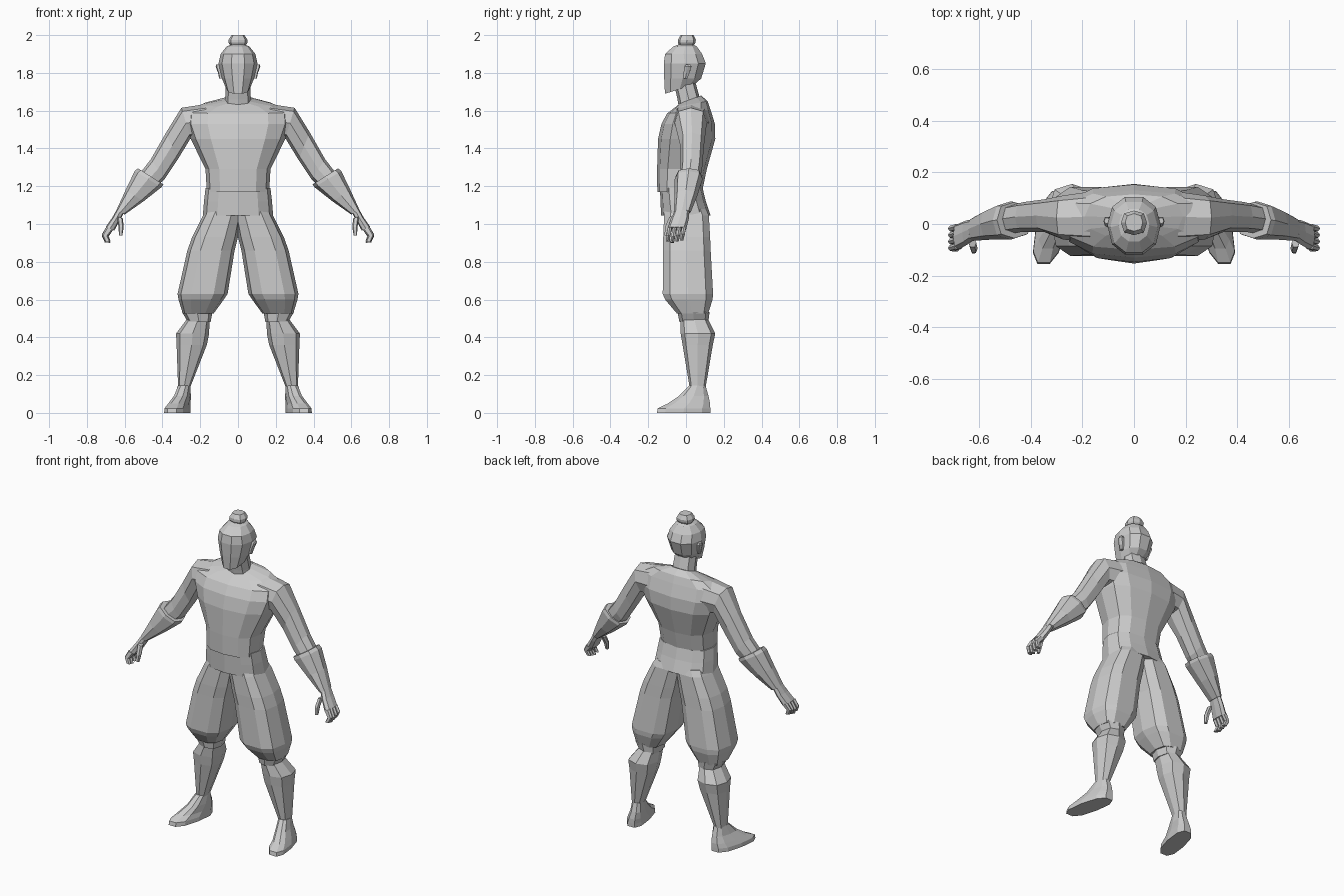
import bpy, bmesh
from math import sin, cos, pi, copysign


def loft(name, rings, n=8, p=2.6, mirror=True):
    """Skin closed rings: (x0, z0, x1, z1, y_front, y_back[, tilt, shear])."""
    bm = bmesh.new()
    loops = []
    for r in rings:
        x0, z0, x1, z1, yf, yb = r[:6]
        tilt, shear = (tuple(r[6:]) + (0, 0))[:2]
        loop = []
        for i in range(n):
            a = 2 * pi * i / n
            c = copysign(abs(cos(a)) ** (2 / p), cos(a)) if abs(cos(a)) > 1e-6 else 0
            s = copysign(abs(sin(a)) ** (2 / p), sin(a)) if abs(sin(a)) > 1e-6 else 0
            loop.append(bm.verts.new(((x0 + x1) / 2 + (x1 - x0) / 2 * c - shear * s,
                                      (yf + yb) / 2 + (yb - yf) / 2 * s,
                                      (z0 + z1) / 2 + (z1 - z0) / 2 * c + tilt * s)))
        loops.append(loop)
    for a, b in zip(loops, loops[1:]):
        for i in range(n):
            j = (i + 1) % n
            bm.faces.new((a[i], a[j], b[j], b[i]))
    bm.faces.new(loops[0])
    bm.faces.new(loops[-1])
    bmesh.ops.recalc_face_normals(bm, faces=bm.faces)
    me = bpy.data.meshes.new(name)
    bm.to_mesh(me)
    bm.free()
    ob = bpy.data.objects.new(name, me)
    bpy.context.collection.objects.link(ob)
    if mirror:
        m = ob.modifiers.new("Mirror", 'MIRROR')
        m.use_axis = (True, False, False)
        m.use_mirror_merge = False
    return ob


def column(name, rows, **kw):
    """Centred loft from (half_width, z, y_front, y_back[, tilt])."""
    return loft(name, [(-r[0], r[1], r[0], r[1], *r[2:]) for r in rows],
                mirror=False, **kw)


# Torso and hem
column("torso", [(.165, 1.17, -.152, .085), (.172, 1.29, -.153, .11),
                 (.25, 1.45, -.148, .155), (.28, 1.53, -.13, .153),
                 (.275, 1.595, -.10, .13, .01), (.19, 1.635, -.055, .115, .015),
                 (.07, 1.66, -.03, .08, .02)], n=12, p=2.5)
column("waist_hem", [(.172, 1.19, -.138, .088), (.18, 1.12, -.135, .105),
                     (.186, 1.045, -.132, .13)], n=12, p=2.6)

# Neck, head, bun, ears
column("neck", [(.075, 1.60, -.035, .10), (.068, 1.66, -.045, .075),
                (.065, 1.75, -.065, .05)])
column("head", [(.062, 1.715, -.115, .05, .027), (.085, 1.77, -.12, .085),
                (.103, 1.85, -.123, .11), (.092, 1.90, -.115, .09),
                (.06, 1.94, -.07, .06), (.03, 1.952, -.035, .035)], n=10, p=2.2)
column("hair_bun", [(.034, 1.935, -.03, .035), (.05, 1.96, -.043, .05),
                    (.05, 1.975, -.043, .052), (.034, 2.0, -.028, .04)])
loft("ear", [(.08, 1.77, .10, 1.77, -.015, .008), (.085, 1.80, .106, 1.80, -.015, .02),
             (.09, 1.83, .118, 1.835, -.01, .03), (.095, 1.845, .115, 1.845, 0, .024)], n=6)

# Arms
loft("upper_arm", [(.17, 1.45, .17, 1.635, -.07, .125), (.25, 1.455, .30, 1.615, -.06, .11),
                   (.32, 1.34, .38, 1.485, -.03, .095), (.39, 1.235, .46, 1.345, -.03, .085),
                   (.42, 1.21, .51, 1.28, -.035, .075)])
loft("forearm_sleeve", [(.395, 1.21, .53, 1.295, -.055, .085),
                        (.405, 1.195, .547, 1.28, -.06, .088),
                        (.50, 1.12, .595, 1.18, -.06, .06),
                        (.60, 1.05, .643, 1.075, -.065, .025)])

# Hands: palm, four curled fingers, thumb
loft("palm", [(.603, 1.06, .64, 1.08, -.06, .018), (.625, 1.02, .665, 1.035, -.08, .015),
              (.655, .965, .70, .985, -.098, .002)])
for i in range(4):
    y, d = -.098 + i * .025, abs(i - 1) * .006
    loft("finger_%d" % (i + 1),
         [(.66, .97, .697, .985, y, y + .024),
          (.688, .93 + d, .72, .935 + d, y - .006, y + .017),
          (.675, .90 + d, .705, .902 + d, y - .01, y + .01)], n=6)
loft("thumb", [(.61, 1.03, .64, 1.04, -.09, -.055), (.605, .985, .633, .985, -.112, -.08),
               (.612, .94, .63, .94, -.115, -.095)], n=6)

# Baggy trousers with gathered cuffs
loft("trouser_leg", [(-.03, 1.08, .165, 1.08, -.115, .11), (-.02, 1.045, .185, 1.045, -.12, .125),
                     (.0, .93, .243, .93, -.125, .132), (.018, .86, .268, .86, -.125, .135),
                     (.055, .63, .32, .63, -.128, .148), (.075, .60, .315, .60, -.115, .145),
                     (.13, .525, .292, .525, -.05, .12)], n=10, p=2.9)
loft("trouser_cuff", [(.135, .535, .297, .535, -.045, .125),
                      (.145, .48, .268, .485, -.035, .118)])

# Lower legs and shoes
loft("calf", [(.15, .51, .26, .51, -.03, .11), (.153, .42, .328, .42, -.028, .155),
              (.165, .36, .325, .36, -.018, .142), (.255, .13, .317, .13, .02, .103)])
loft("shoe", [(.252, .145, .318, .145, .015, .105, 0, .005),
              (.253, .09, .335, .09, -.04, .122, 0, .015),
              (.26, .05, .36, .05, -.10, .132, 0, .025),
              (.262, .024, .378, .024, -.155, .134, 0, .03),
              (.262, 0, .38, 0, -.16, .134, 0, .03)], n=10, p=2.6)
